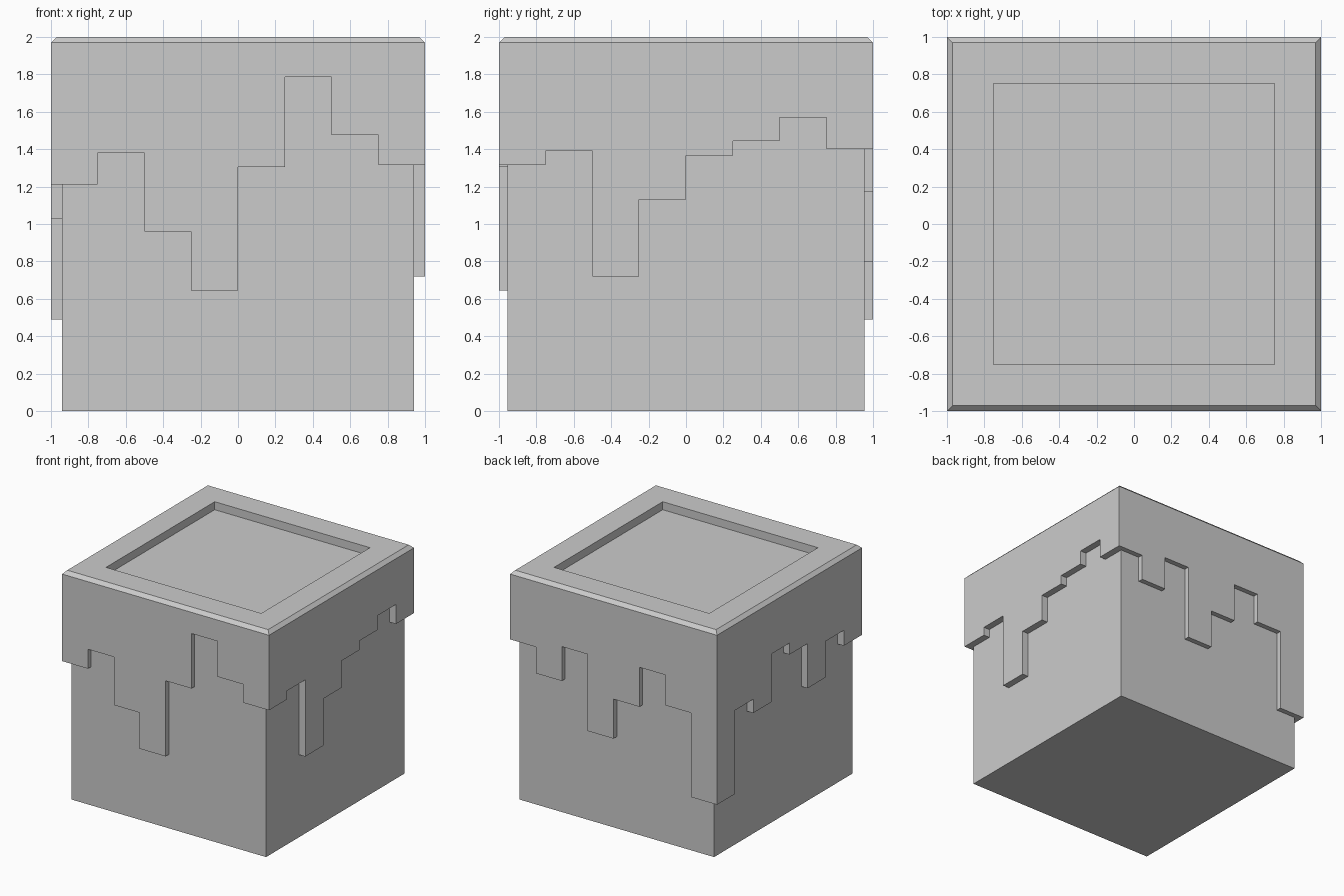
import bpy, bmesh

if "Cube" in bpy.data.objects:
    bpy.data.objects.remove(bpy.data.objects["Cube"])

BODY_X, BODY_Y = 0.94, 0.955      # body half sizes
EDGE_Z, TOP_Z, FLOOR_Z = 1.97, 2.0, 1.93


def make_object(name, bm):
    bmesh.ops.remove_doubles(bm, verts=bm.verts, dist=1e-5)
    bmesh.ops.recalc_face_normals(bm, faces=bm.faces)
    mesh = bpy.data.meshes.new(name)
    bm.to_mesh(mesh)
    bm.free()
    obj = bpy.data.objects.new(name, mesh)
    bpy.context.collection.objects.link(obj)
    return obj


def face(bm, points):
    bm.faces.new([bm.verts.new(p) for p in points])


def square(half, z):
    return [(-half, -half, z), (half, -half, z), (half, half, z), (-half, half, z)]


def inward(p):
    # pull an outer point back onto the body wall
    x, y, z = p
    return (max(-BODY_X, min(BODY_X, x)), max(-BODY_Y, min(BODY_Y, y)), z)


# Block body, tucked under the covering
bm = bmesh.new()
bmesh.ops.create_cube(bm, size=1)
for v in bm.verts:
    v.co.x *= 2 * BODY_X
    v.co.y *= 2 * BODY_Y
    v.co.z = (v.co.z + 0.5) * (FLOOR_Z - 0.02)
bm.normal_update()
bmesh.ops.delete(bm, geom=[f for f in bm.faces if f.normal.z > 0.5], context='FACES')
body = make_object("block_body", bm)

# Stepped drip heights, counter-clockwise: front, right, back, left
drips = [
    (1.21, 1.38, 0.96, 0.645, 1.305, 1.785, 1.475, 1.315),
    (1.315, 1.39, 0.72, 1.13, 1.365, 1.445, 1.57, 1.40),
    (1.40, 1.17, 1.47, 0.80, 1.145, 1.49, 1.225, 0.49),
    (0.49, 1.22, 1.10, 1.52, 1.42, 1.03, 1.345, 1.21),
]
corners = [(-1, -1), (1, -1), (1, 1), (-1, 1)]

bm = bmesh.new()
for i, heights in enumerate(drips):
    a, b = corners[i], corners[(i + 1) % 4]

    def at(step, z):
        t = step / 8
        return (a[0] + (b[0] - a[0]) * t, a[1] + (b[1] - a[1]) * t, z)

    # Outer wall with its stepped lower edge, then the thickness behind it
    lower = [at(k + e, z) for k, z in enumerate(heights) for e in (0, 1)]
    face(bm, lower + [at(8, EDGE_Z), at(0, EDGE_Z)])
    for p, q in zip(lower, lower[1:]):
        face(bm, [p, q, inward(q), inward(p)])

# Bevelled rim, recess walls and recess floor
rings = [square(1, EDGE_Z), square(0.97, TOP_Z), square(0.75, TOP_Z), square(0.75, FLOOR_Z)]
for r, s in zip(rings, rings[1:]):
    for k in range(4):
        n = (k + 1) % 4
        face(bm, [r[k], r[n], s[n], s[k]])
face(bm, rings[-1])
covering = make_object("stepped_covering", bm)
